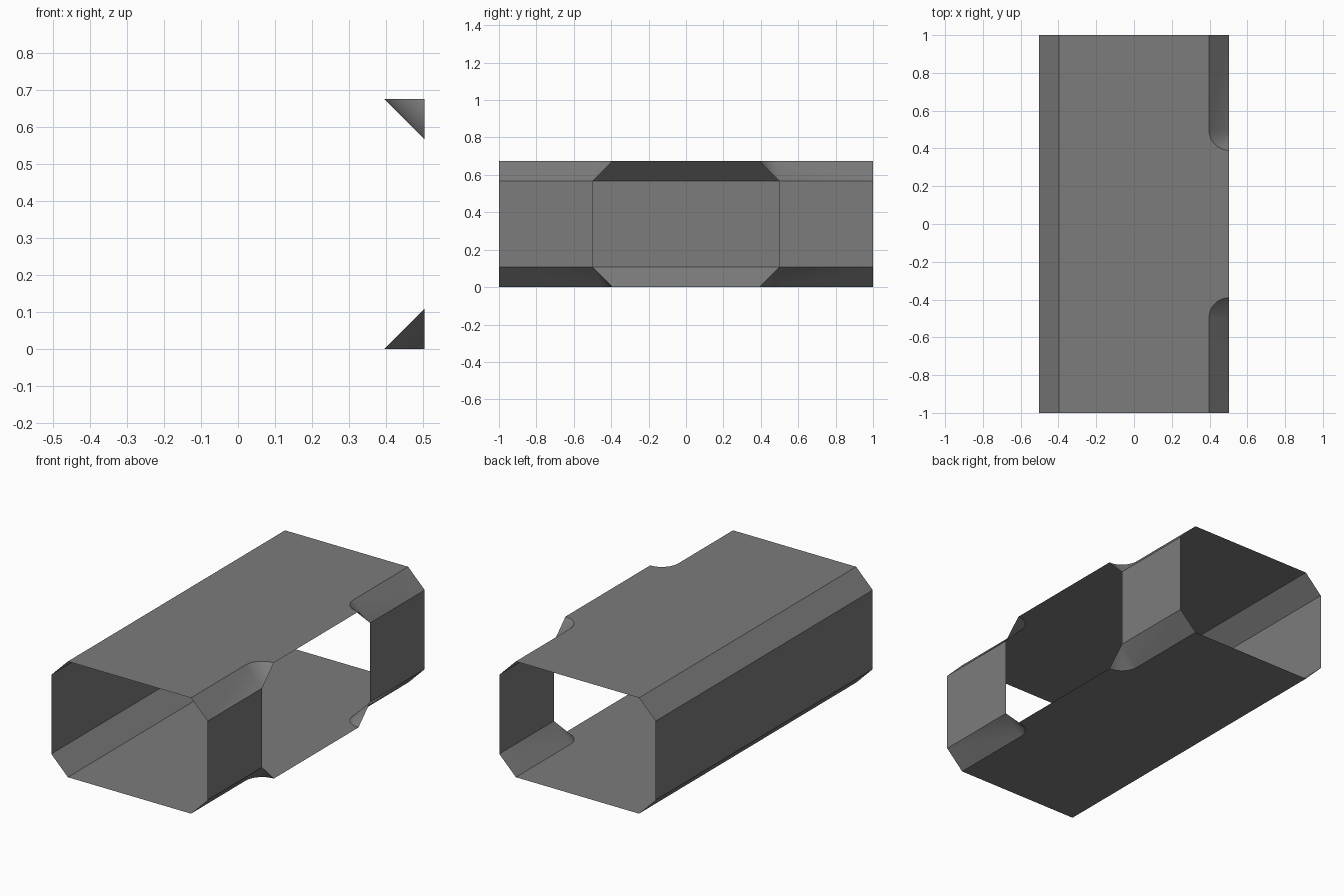
import bpy, bmesh, math

if "Cube" in bpy.data.objects:
    bpy.data.objects.remove(bpy.data.objects["Cube"])

W, H, L = 0.504, 0.675, 1.0   # half width, height, half length
C = 0.107                     # bevel size
D = 0.497                     # half width of the side doorway
SEG = 12

grey = bpy.data.materials.new("dark grey")
grey.diffuse_color = (0.2, 0.2, 0.2, 1)
grey.use_nodes = True
grey.node_tree.nodes["Principled BSDF"].inputs["Base Color"].default_value = grey.diffuse_color

bm = bmesh.new()


def face(points):
    return bm.faces.new([bm.verts.new(p) for p in points])


# Quarter arc where the bevel wraps around the doorway corner
arc = []
for i in range(SEG + 1):
    a = math.pi / 2 * i / SEG
    arc.append((W - C * math.cos(a), D - C * math.sin(a)))

# Floor and ceiling slabs, widened to the side doorway
outline = ([(-W + C, -L), (W - C, -L)]
           + [(x, -y) for x, y in arc]
           + [(x, y) for x, y in reversed(arc)]
           + [(W - C, L), (-W + C, L)])
for z in (0, H):
    face([(x, y, z) for x, y in outline])

# Long left wall with its bevels
face([(-W, -L, C), (-W, L, C), (-W, L, H - C), (-W, -L, H - C)])
for z, zb in ((0, C), (H, H - C)):
    face([(-W + C, -L, z), (-W + C, L, z), (-W, L, zb), (-W, -L, zb)])

# Right wall sections, bevels and conical doorway corners
for s in (-1, 1):
    face([(W, s * D, C), (W, s * L, C), (W, s * L, H - C), (W, s * D, H - C)])
    for z, zb in ((0, C), (H, H - C)):
        face([(W - C, s * D, z), (W - C, s * L, z), (W, s * L, zb), (W, s * D, zb)])
        for (x0, y0), (x1, y1) in zip(arc, arc[1:]):
            face([(x0, s * y0, z), (x1, s * y1, z), (W, s * D, zb)])

bmesh.ops.remove_doubles(bm, verts=bm.verts[:], dist=1e-5)
bmesh.ops.recalc_face_normals(bm, faces=bm.faces[:])

mesh = bpy.data.meshes.new("corridor_junction")
bm.to_mesh(mesh)
bm.free()
mesh.materials.append(grey)
obj = bpy.data.objects.new("corridor_junction", mesh)
bpy.context.collection.objects.link(obj)
bpy.context.view_layer.objects.active = obj
obj.select_set(True)
bpy.ops.object.shade_smooth_by_angle(angle=math.radians(30))
